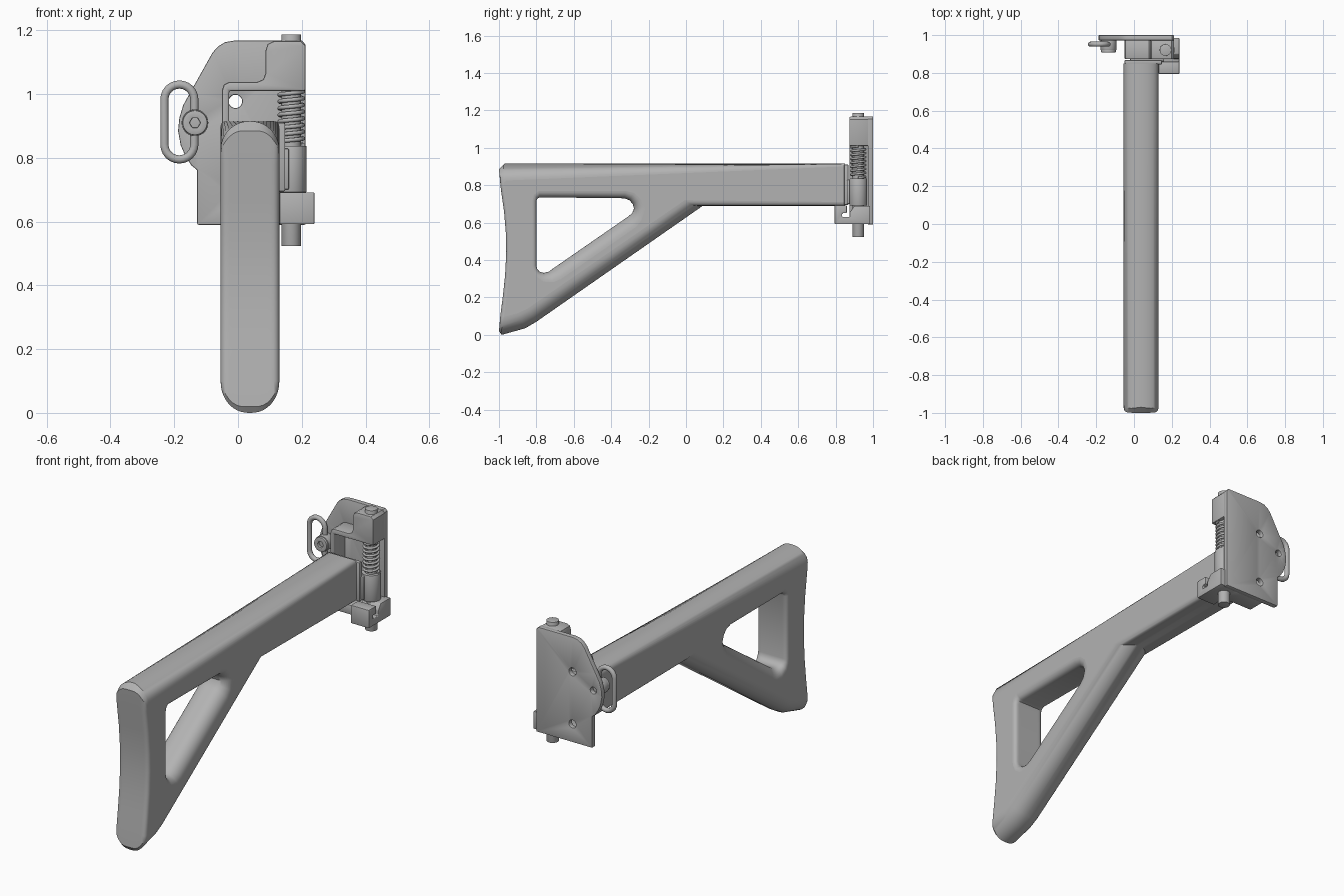
import bpy, bmesh, math
from mathutils import Vector

if "Cube" in bpy.data.objects:
    bpy.data.objects.remove(bpy.data.objects["Cube"])

grey = bpy.data.materials.new("plain grey")
grey.diffuse_color = (0.45, 0.45, 0.45, 1)
grey.use_nodes = True
grey.node_tree.nodes["Principled BSDF"].inputs["Base Color"].default_value = grey.diffuse_color


def finish(obj, angle=35):
    obj.data.materials.clear()
    obj.data.materials.append(grey)
    bpy.ops.object.select_all(action='DESELECT')
    obj.select_set(True)
    bpy.context.view_layer.objects.active = obj
    bpy.ops.object.shade_smooth_by_angle(angle=math.radians(angle))
    return obj


def add_mesh(name, bm):
    bmesh.ops.recalc_face_normals(bm, faces=bm.faces)
    me = bpy.data.meshes.new(name)
    bm.to_mesh(me)
    bm.free()
    obj = bpy.data.objects.new(name, me)
    bpy.context.collection.objects.link(obj)
    return finish(obj)


def fill(bm, rings, normal):
    edges = []
    for r in rings:
        for i in range(len(r)):
            a, b = r[i - 1], r[i]
            edges.append(bm.edges.get((a, b)) or bm.edges.new((a, b)))
    bmesh.ops.triangle_fill(bm, use_beauty=True, edges=edges, normal=normal)


def bridge(bm, a, b):
    for i in range(len(a)):
        bm.faces.new((a[i - 1], a[i], b[i], b[i - 1]))


def extrude(name, loops, axis, lo, hi, bevel=0.006):
    """Extrude an outline (first loop) with holes (other loops) along an axis."""
    put = {'x': lambda u, v, t: (t, u, v), 'y': lambda u, v, t: (u, t, v),
           'z': lambda u, v, t: (u, v, t)}[axis]
    bm = bmesh.new()
    ends = [[[bm.verts.new(put(u, v, t)) for u, v in lp] for lp in loops] for t in (lo, hi)]
    for a, b in zip(*ends):
        bridge(bm, a, b)
    n = Vector(put(0, 0, 1))
    fill(bm, ends[0], -n)
    fill(bm, ends[1], n)
    bmesh.ops.recalc_face_normals(bm, faces=bm.faces)
    if bevel:
        sharp = [e for e in bm.edges if len(e.link_faces) == 2 and e.calc_face_angle() > 0.9]
        bmesh.ops.bevel(bm, geom=sharp, offset=bevel, segments=2, profile=0.5,
                        affect='EDGES', clamp_overlap=True)
    return add_mesh(name, bm)


def circle(u, v, r, n=28):
    return [(u + r * math.cos(i * math.tau / n), v + r * math.sin(i * math.tau / n))
            for i in range(n)]


def box(name, x, y, z, bevel=0.006):
    return extrude(name, [[(x[0], y[0]), (x[1], y[0]), (x[1], y[1]), (x[0], y[1])]],
                   'z', z[0], z[1], bevel)


def tube(name, pts, r, cyclic=False):
    cu = bpy.data.curves.new(name, 'CURVE')
    cu.dimensions = '3D'
    cu.bevel_depth, cu.bevel_resolution, cu.use_fill_caps = r, 3, True
    sp = cu.splines.new('POLY')
    sp.points.add(len(pts) - 1)
    for p, c in zip(sp.points, pts):
        p.co = (*c, 1)
    sp.use_cyclic_u = cyclic
    obj = bpy.data.objects.new(name, cu)
    bpy.context.collection.objects.link(obj)
    bpy.ops.object.select_all(action='DESELECT')
    obj.select_set(True)
    bpy.context.view_layer.objects.active = obj
    bpy.ops.object.convert(target='MESH')
    return finish(bpy.context.view_layer.objects.active, 50)


# --- Shoulder stock: side outline with a rounding radius that varies by edge
# each point: y, z, rounding of the edge before, rounding of the edge after
OUTER = [(-1, .02, .02, .07), (-.985, 0, .07, .09), (-.86, .035, .09, .09),
         (-.80, .07, .085, .085), (.09, .69, .08, .03), (.85, .69, .02, 0),
         (.85, .915, 0, .015), (-.97, .915, .09, .07), (-1, .885, .07, .02)]
OUTER += [(y, z, .02, .02) for y, z in ((-.99, .78), (-.973, .66), (-.963, .54), (-.961, .44),
                                        (-.967, .32), (-.98, .2), (-.993, .1))]
HOLE = [(y, z, d, d) for y, z, d in (
    (-.8, .37, .02), (-.8, .715, .02), (-.794, .729, .025), (-.78, .735, .035), (-.33, .73, .04),
    (-.303, .72, .045), (-.285, .70, .05), (-.278, .675, .055), (-.288, .65, .06),
    (-.31, .632, .07), (-.71, .355, .07), (-.735, .337, .06), (-.76, .331, .045),
    (-.783, .338, .03), (-.796, .353, .02))]
W, XC, K = 0.092, 0.0375, 10


def drop(d, x):
    s = abs(x) - (W - d)
    return 0 if s <= 0 else d - math.sqrt(max(0, d * d - s * s))


def inset(loop, x):
    out = []
    for i, (y, z, d1, d2) in enumerate(loop):
        p = Vector((y, z))
        e1 = (p - Vector(loop[i - 1][:2])).normalized()
        e2 = (Vector(loop[(i + 1) % len(loop)][:2]) - p).normalized()
        n1, n2 = Vector((-e1.y, e1.x)), Vector((-e2.y, e2.x))
        a, b = drop(d1, x), drop(d2, x)
        det = n1.x * n2.y - n1.y * n2.x
        if abs(det) < 0.3:
            v = (n1 + n2).normalized() * (a + b) / 2
        else:
            v = Vector(((a * n2.y - b * n1.y) / det, (b * n1.x - a * n2.x) / det))
        out.append(p + v)
    return out


bm = bmesh.new()
layers = []
for j in range(-K, K + 1):
    x = W * math.sin(j * math.pi / 2 / K)
    layers.append([[bm.verts.new((XC + x, p.x, p.y)) for p in inset(lp, x)]
                   for lp in (OUTER, HOLE)])
for la, lb in zip(layers, layers[1:]):
    for a, b in zip(la, lb):
        bridge(bm, a, b)
fill(bm, layers[0], Vector((-1, 0, 0)))
fill(bm, layers[-1], Vector((1, 0, 0)))
stock = add_mesh("shoulder_stock", bm)
for f in stock.data.polygons:
    if abs(f.normal.x) > 0.999:
        f.use_smooth = False

# --- Back plate with screw holes
plate = [(-.128, .59), (.212, .59), (.212, 1.155), (.2, 1.168), (-.01, 1.168), (-.04, 1.163),
         (-.062, 1.15), (-.08, 1.13), (-.15, 1.005), (-.172, .965), (-.184, .925), (-.188, .885),
         (-.18, .84), (-.165, .805), (-.145, .775), (-.128, .762)]
extrude("back_plate", [plate, circle(-.008, .977, .021, 20), circle(-.008, .69, .021, 20),
                       circle(-.135, .908, .018, 20)], 'y', .972, 1.0, .004)

# --- Upper knuckle with its rim
rim = [(-.05, .6), (-.05, 1.012), (-.044, 1.03), (-.028, 1.038), (.06, 1.038), (.079, 1.046),
       (.086, 1.065), (.086, 1.135), (.093, 1.157), (.112, 1.166), (.198, 1.166), (.212, 1.152),
       (.212, 1.01), (-.028, 1.01), (-.028, .6)]
extrude("upper_knuckle", [rim], 'y', .873, .978)

# --- Lower catch and shelf
catch = [(.795, .592), (.985, .592), (.985, .69), (.90, .69), (.875, .655), (.875, .63),
         (.835, .63), (.835, .65), (.86, .65), (.86, .692), (.795, .692)]
extrude("lower_catch", [catch], 'x', .13, .24, .004)
box("lower_shelf", (-.05, .14), (.875, .98), (.592, .645))

# --- Hinge leaf on the stock end, arm and barrel
box("hinge_leaf", (-.05, .148), (.845, .868), (.695, .91), .004)
box("hinge_arm", (-.02, .16), (.86, .962), (.70, .83))
PX, PY = .167, .921
extrude("hinge_barrel", [circle(PX, PY, .048)], 'z', .692, .837, .005)
extrude("hinge_pin", [circle(PX, PY, .031)], 'z', .523, 1.187, .006)

# --- Spring round the pin
N, TURNS = 200, 8
tube("spring", [(PX + .037 * math.cos(TURNS * math.tau * i / N),
                 PY + .037 * math.sin(TURNS * math.tau * i / N),
                 .84 + .168 * i / N) for i in range(N + 1)], .0065)

# --- Sling loop and its screw
arc = [math.pi * i / 12 for i in range(13)]
loop = [(-.184 + .047 * math.cos(a), .952, .983 + .047 * math.sin(a)) for a in arc]
loop += [(-.184 - .047 * math.cos(a), .952, .842 - .047 * math.sin(a)) for a in arc]
tube("sling_loop", loop, .0135, True)
extrude("screw_body", [circle(-.135, .91, .042)], 'y', .922, .973, .003)
extrude("screw_head", [circle(-.135, .91, .039), circle(-.135, .91, .017, 6)],
        'y', .908, .924, .003)
